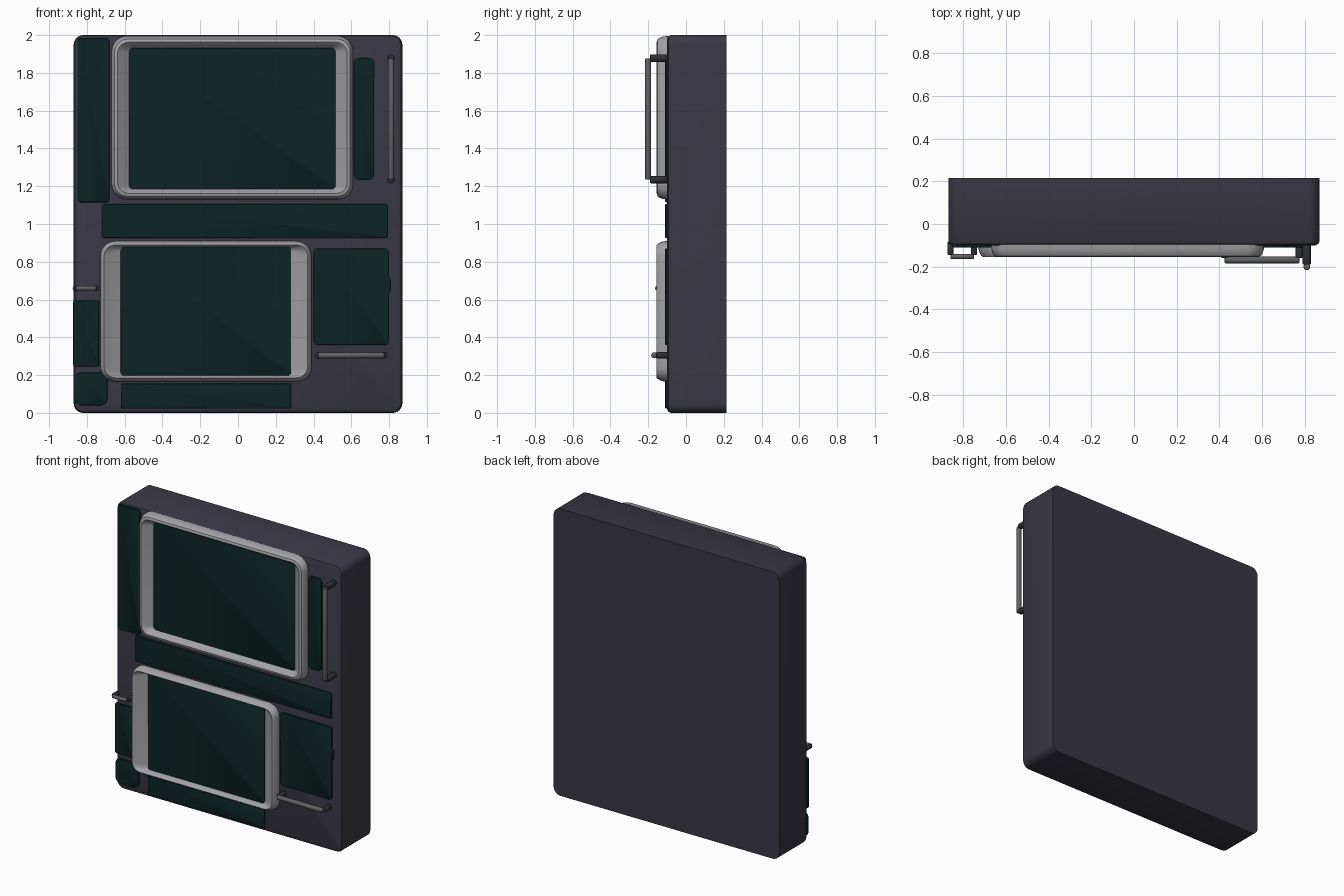
import bpy, bmesh
from math import cos, sin, pi
from mathutils import Vector

cube = bpy.data.objects.get("Cube")
if cube:
    bpy.data.objects.remove(cube, do_unlink=True)


def material(name, r, g, b):
    m = bpy.data.materials.new(name)
    m.use_nodes = True
    m.diffuse_color = (r, g, b, 1)
    m.node_tree.nodes["Principled BSDF"].inputs["Base Color"].default_value = (r, g, b, 1)
    return m


BODY = material("dark slate", 0.042, 0.039, 0.057)
GLASS = material("dark green glass", 0.004, 0.018, 0.018)
FRAME = material("light grey metal", 0.36, 0.36, 0.38)
BAR = material("mid grey metal", 0.12, 0.12, 0.13)
POST = material("dark grey metal", 0.03, 0.03, 0.036)


def finish(name, bm, mat):
    bmesh.ops.recalc_face_normals(bm, faces=bm.faces)
    mesh = bpy.data.meshes.new(name)
    bm.to_mesh(mesh)
    bm.free()
    mesh.materials.append(mat)
    ob = bpy.data.objects.new(name, mesh)
    bpy.context.collection.objects.link(ob)
    bpy.ops.object.select_all(action='DESELECT')
    ob.select_set(True)
    bpy.context.view_layer.objects.active = ob
    bpy.ops.object.shade_smooth_by_angle(angle=pi / 5)
    return ob


def ring(bm, x0, x1, z0, z1, y, r, steps=6):
    """Rounded rectangle of vertices facing the front."""
    corners = [(x1 - r, z1 - r), (x0 + r, z1 - r), (x0 + r, z0 + r), (x1 - r, z0 + r)]
    return [bm.verts.new((cx + r * cos(a), y, cz + r * sin(a)))
            for q, (cx, cz) in enumerate(corners)
            for a in [(q + i / steps) * pi / 2 for i in range(steps + 1)]]


def loft(name, rings, mat, capped=True):
    """Skin a list of rounded rectangles (x0, x1, z0, z1, y, radius)."""
    bm = bmesh.new()
    loops = [ring(bm, *r) for r in rings]
    n = len(loops[0])
    for a, b in zip(loops, loops[1:]):
        for i in range(n):
            j = (i + 1) % n
            bm.faces.new((a[i], a[j], b[j], b[i]))
    if capped:
        bm.faces.new(loops[0])
        bm.faces.new(loops[-1])
    return finish(name, bm, mat)


def panel(name, x0, x1, z0, z1, r=0.015, front=-0.11):
    e = 0.003
    loft(name, [(x0, x1, z0, z1, -0.085, r), (x0, x1, z0, z1, front + e, r),
                (x0 + e, x1 - e, z0 + e, z1 - e, front, r)], GLASS)


def window(name, x0, x1, z0, z1, lip, side, rise_low, rise_high):
    """Raised frame with a rounded outside and sloping inside, around a pane."""
    def inset(d, y, r):
        return (x0 + d, x1 - d, z0 + d, z1 - d, y, r)
    opening = (x0 + side, x1 - side, z0 + rise_low, z1 - rise_high)
    loft(name + "_frame", [
        inset(0, -0.095, 0.08), inset(0.002, -0.12, 0.08), inset(0.008, -0.138, 0.075),
        inset(0.016, -0.15, 0.07), inset(lip - 0.004, -0.155, 0.06),
        inset(lip, -0.152, 0.055), (*opening, -0.106, 0.02)], FRAME, capped=False)
    a, b, c, d = opening
    panel(name + "_pane", a - 0.003, b + 0.003, c - 0.003, d + 0.003, 0.02, -0.108)


def rod(name, start, end, radius, mat):
    start, end = Vector(start), Vector(end)
    axis = end - start
    bm = bmesh.new()
    bmesh.ops.create_cone(bm, cap_ends=True, segments=16, radius1=radius,
                          radius2=radius, depth=axis.length)
    rims = [e for e in bm.edges if any(len(f.verts) > 4 for f in e.link_faces)]
    bmesh.ops.bevel(bm, geom=rims, offset=radius * 0.3, segments=2, affect='EDGES', profile=0.5)
    bmesh.ops.rotate(bm, verts=bm.verts,
                     matrix=Vector((0, 0, 1)).rotation_difference(axis).to_matrix())
    bmesh.ops.translate(bm, verts=bm.verts, vec=(start + end) / 2)
    finish(name, bm, mat)


def handle(name, a, b, y, radius, post_radius):
    """Grab bar between (x, z) points a and b, held by two posts."""
    rod(name + "_bar", (a[0], y, a[1]), (b[0], y, b[1]), radius, BAR)
    for side, (x, z) in (("first", a), ("second", b)):
        rod(f"{name}_{side}_post", (x, -0.09, z), (x, y + radius * 0.6, z), post_radius, POST)


# Main slab with rounded corners and a softened front edge
W = 0.87
loft("body", [(-W, W, 0, 2, 0.215, 0.05), (-W, W, 0, 2, -0.08, 0.05),
              (-W + 0.006, W - 0.006, 0.006, 1.994, -0.093, 0.048),
              (-W + 0.02, W - 0.02, 0.02, 1.98, -0.1, 0.04)], BODY)

# Two framed windows
window("upper_window", -0.67, 0.61, 1.13, 1.995, 0.036, 0.095, 0.055, 0.065)
window("lower_window", -0.73, 0.39, 0.165, 0.91, 0.025, 0.11, 0.033, 0.033)

# Thin dark panels around the windows
panel("upper_side_panel", -0.85, -0.68, 1.115, 1.985)
panel("upper_slim_panel", 0.615, 0.72, 1.235, 1.88, 0.025)
panel("middle_panel", -0.72, 0.795, 0.925, 1.105, 0.01)
panel("lower_square_panel", 0.40, 0.80, 0.36, 0.87, 0.02)
panel("square_panel_tab", 0.78, 0.81, 0.64, 0.715, 0.008)
panel("lower_side_panel", -0.873, -0.735, 0.245, 0.595, 0.01)
panel("corner_panel", -0.87, -0.69, 0.04, 0.215, 0.04)
panel("bottom_panel", -0.62, 0.28, 0.022, 0.155, 0.006)

# Grab handles
handle("tall_handle", (0.81, 1.235), (0.81, 1.877), -0.2, 0.016, 0.02)
handle("lower_handle", (0.425, 0.305), (0.775, 0.305), -0.168, 0.016, 0.018)
handle("small_handle", (-0.86, 0.66), (-0.75, 0.66), -0.152, 0.012, 0.015)
